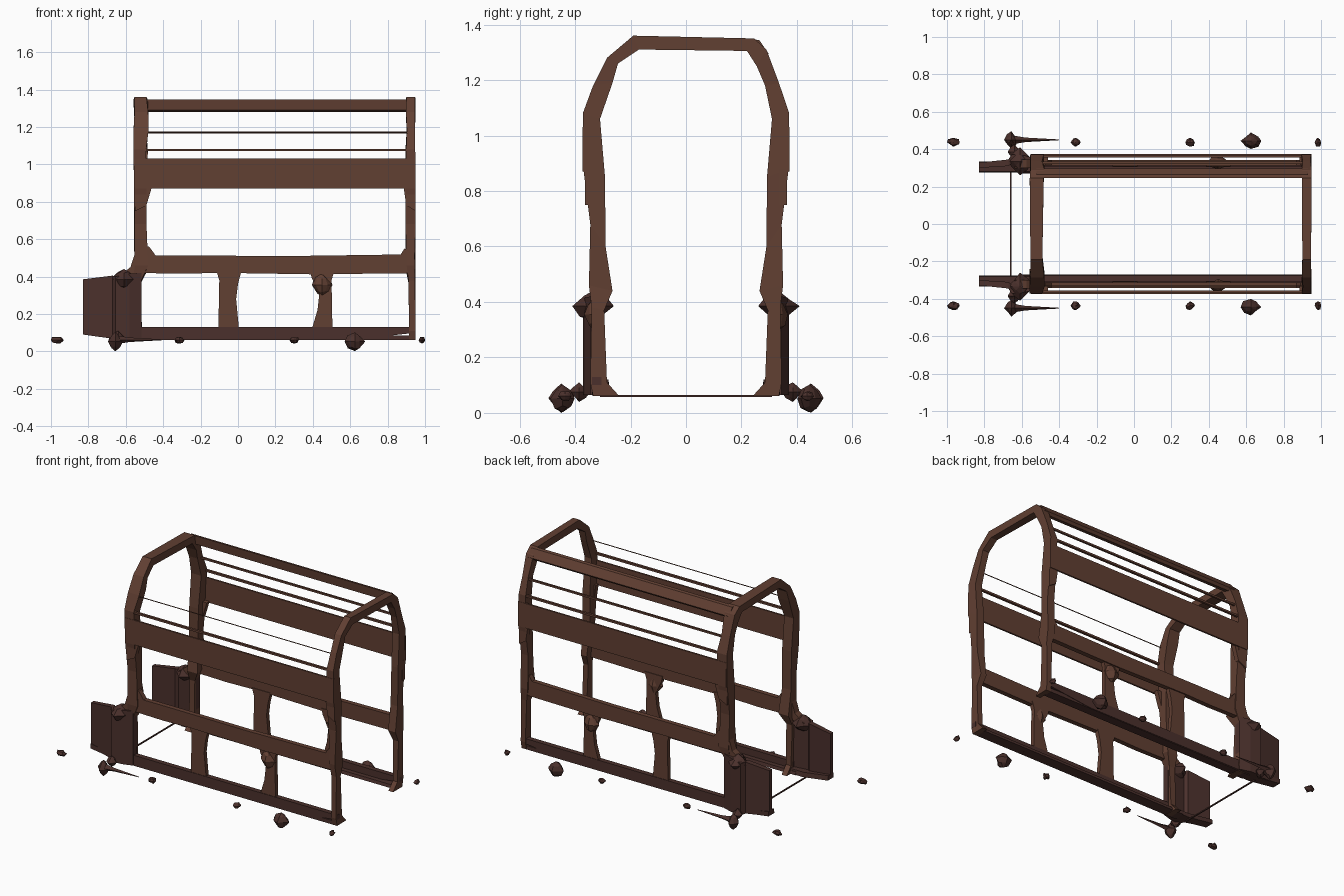
import bpy, bmesh, random
from mathutils import Vector

if "Cube" in bpy.data.objects:
    bpy.data.objects.remove(bpy.data.objects["Cube"])

random.seed(4)


def material(name, rgb):
    m = bpy.data.materials.new(name)
    m.diffuse_color = (*rgb, 1)
    m.use_nodes = True
    m.node_tree.nodes["Principled BSDF"].inputs["Base Color"].default_value = m.diffuse_color
    return m


RUST = material("rust", (0.12, 0.05, 0.032))
CHAR = material("charred_rust", (0.07, 0.03, 0.025))


def finish(name, bm, mat):
    bmesh.ops.recalc_face_normals(bm, faces=bm.faces)
    me = bpy.data.meshes.new(name)
    bm.to_mesh(me)
    bm.free()
    me.materials.append(mat)
    ob = bpy.data.objects.new(name, me)
    bpy.context.collection.objects.link(ob)
    return ob


def loft(name, sections, mat=RUST):
    """Skin a row of matching cross-sections and cap both ends."""
    bm = bmesh.new()
    rings = [[bm.verts.new(p) for p in s] for s in sections]
    n = len(rings[0])
    for a, b in zip(rings, rings[1:]):
        for i in range(n):
            j = (i + 1) % n
            bm.faces.new((a[i], a[j], b[j], b[i]))
    bm.faces.new(rings[0])
    bm.faces.new(rings[-1])
    return finish(name, bm, mat)


def side_plate(name, pts, y0, y1, s, mat=RUST):
    """Outline in x,z given a thickness in y, on side s."""
    return loft(name, [[(x, s * y, z) for x, z in pts] for y in (y0, y1)], mat)


def long_rail(name, profile, x0, x1, s, mat=RUST):
    """Outline in y,z run along x, on side s."""
    return loft(name, [[(x, s * y, z) for y, z in profile] for x in (x0, x1)], mat)


def rect(a0, a1, b0, b1):
    return [(a0, b0), (a1, b0), (a1, b1), (a0, b1)]


def lump(name, centre, size, power=1.7, jitter=0.12, mat=CHAR):
    """Jagged star-shaped scrap."""
    bm = bmesh.new()
    bmesh.ops.create_uvsphere(bm, u_segments=8, v_segments=4, radius=1)
    for v in bm.verts:
        p = [(1 if c > 0 else -1) * abs(c) ** power for c in v.co]
        if max(abs(c) for c in v.co) < 0.9:
            p = [c * random.uniform(1 - 2 * jitter, 1 + 2 * jitter) for c in p]
        v.co = Vector([o + c * k for o, c, k in zip(centre, p, size)])
    return finish(name, bm, mat)


# End hoops: outer y,z and inner y,z stations from foot to foot
LEG = [(-.335, .06, -.24, .06), (-.345, .11, -.285, .11), (-.34, .38, -.295, .37),
       (-.35, .46, -.265, .44), (-.345, .68, -.29, .60), (-.37, .88, -.292, .85),
       (-.372, 1.08, -.31, 1.06)]
ROOF = [(-.335, 1.18, -.265, 1.19), (-.285, 1.28, -.245, 1.26), (-.19, 1.36, -.17, 1.31),
        (.245, 1.35, .22, 1.305), (.29, 1.31, .255, 1.25), (.335, 1.19, .285, 1.18)]
STATIONS = LEG + ROOF + [(-a, b, -c, d) for a, b, c, d in reversed(LEG)]


def hoop(name, low, high):
    secs = []
    for oy, oz, iy, iz in STATIONS:
        x0, x1 = low if oz < 0.4 else high
        x0 += random.uniform(0, .008)
        x1 += random.uniform(-.008, .008)
        x1 = min(x1, .95)
        secs.append([(x0, oy, oz), (x1, oy, oz), (x1, iy, iz), (x0, iy, iz)])
    return loft(name, secs)


hoop("front_hoop", (-.56, -.515), (-.56, -.485))
hoop("rear_hoop", (.91, .95), (.895, .95))

for s, side in ((-1, "right"), (1, "left")):
    # Long side bands
    side_plate(side + "_upper_band", rect(-.55, .95, .87, 1.03), .362, .373, s)
    side_plate(side + "_waist_band", [
        (-.56, .42), (-.30, .415), (-.1, .42), (.4, .412), (.93, .418), (.945, .53),
        (.89, .55), (.87, .518), (.3, .51), (-.2, .512), (-.44, .512), (-.475, .56),
        (-.55, .56)], .312, .343, s)
    # Window corner gussets
    side_plate(side + "_front_gusset", [(-.55, .75), (-.49, .78), (-.46, .88), (-.55, .88)], .335, .365, s)
    side_plate(side + "_rear_gusset", [(.95, .75), (.90, .78), (.885, .88), (.95, .88)], .335, .365, s)

    # Sill: upright plate plus floor ledge
    side_plate(side + "_sill", [(-.56, .065), (.62, .062), (.95, .10), (.95, .13), (-.56, .13)],
               .305, .338, s, CHAR)
    long_rail(side + "_floor_ledge", [(.27, .065), (.335, .06), (.335, .085), (.275, .085)],
              -.6, .93, s, CHAR)

    # Lower posts with buckled edges
    side_plate(side + "_middle_post", [(-.105, .12), (.005, .12), (-.01, .28), (.0, .36),
               (.018, .43), (-.115, .43), (-.1, .38)], .308, .335, s)
    side_plate(side + "_rear_post", [(.395, .12), (.505, .12), (.5, .38), (.515, .43),
               (.385, .43), (.395, .39), (.435, .31), (.425, .22)], .308, .335, s)
    lump(side + "_post_buckle", (.45, s * .33, .355), (.055, .037, .06), 1.3, mat=RUST)

    # Thin roof stringers
    long_rail(side + "_lower_stringer", rect(.355, .37, 1.07, 1.083), -.52, .93, s)
    t = .012 if s > 0 else .004
    long_rail(side + "_upper_stringer", rect(.333 - t, .333, 1.17 - t / 2, 1.17 + t / 2), -.52, .93, s)

    # Nose panel: bent plate standing on a ledge
    bends = [(-.83, .30, .328, .09, .385), (-.67, .31, .345, .07, .405),
             (-.655, .325, .372, .065, .40), (-.58, .315, .365, .065, .415),
             (-.515, .305, .345, .065, .42)]
    loft(side + "_nose_panel", [[(x, s * a, lo), (x, s * b, lo), (x, s * b, hi), (x, s * a, hi)]
                                for x, a, b, lo, hi in bends], CHAR)
    loft(side + "_nose_ledge", [
        [(x, s * .275, lo), (x, s * .335, lo), (x, s * .335, lo + .03), (x, s * .28, lo + .03)]
        for x, lo in ((-.83, .09), (-.65, .065), (-.52, .065))], CHAR)
    side_plate(side + "_nose_gusset", [(-.64, .40), (-.54, .40), (-.54, .56), (-.575, .45)],
               .30, .345, s)
    lump(side + "_nose_buckle", (-.61, s * .335, .385), (.07, .075, .055), 1.6)

    # Burnt hub remains and the spike on the front one
    lump(side + "_front_hub", (-.655, s * .45, .053), (.04, .046, .053))
    lump(side + "_rear_hub", (.625, s * .445, .052), (.055, .044, .05), 1.4)
    loft(side + "_hub_spike", [
        [(x, s * (.45 - w), .062), (x, s * .45, .062 - w), (x, s * (.45 + w), .062), (x, s * .45, .062 + w)]
        for x, w in ((-.66, .025), (-.58, .012), (-.40, .002))], CHAR)
    lump(side + "_hub_stub", (-.64, s * .385, .075), (.035, .04, .035))

    # Scraps on the ground
    for i, (x, w) in enumerate(((-.966, .034), (-.312, .027), (.3, .025), (.983, .017))):
        lump(f"{side}_scrap_{i + 1}", (x, s * .437, .06), (w, .024, .018), 1.15, .18)

# Surviving roof edge beam on the rear side only
long_rail("roof_edge_beam", [(.245, 1.347), (.265, 1.343), (.298, 1.295), (.285, 1.28), (.25, 1.29)],
          -.52, .93, 1)

# Thin front axle rod
side_plate("axle_rod", rect(-.664, -.656, .057, .064), -.31, .31, 1, CHAR)
